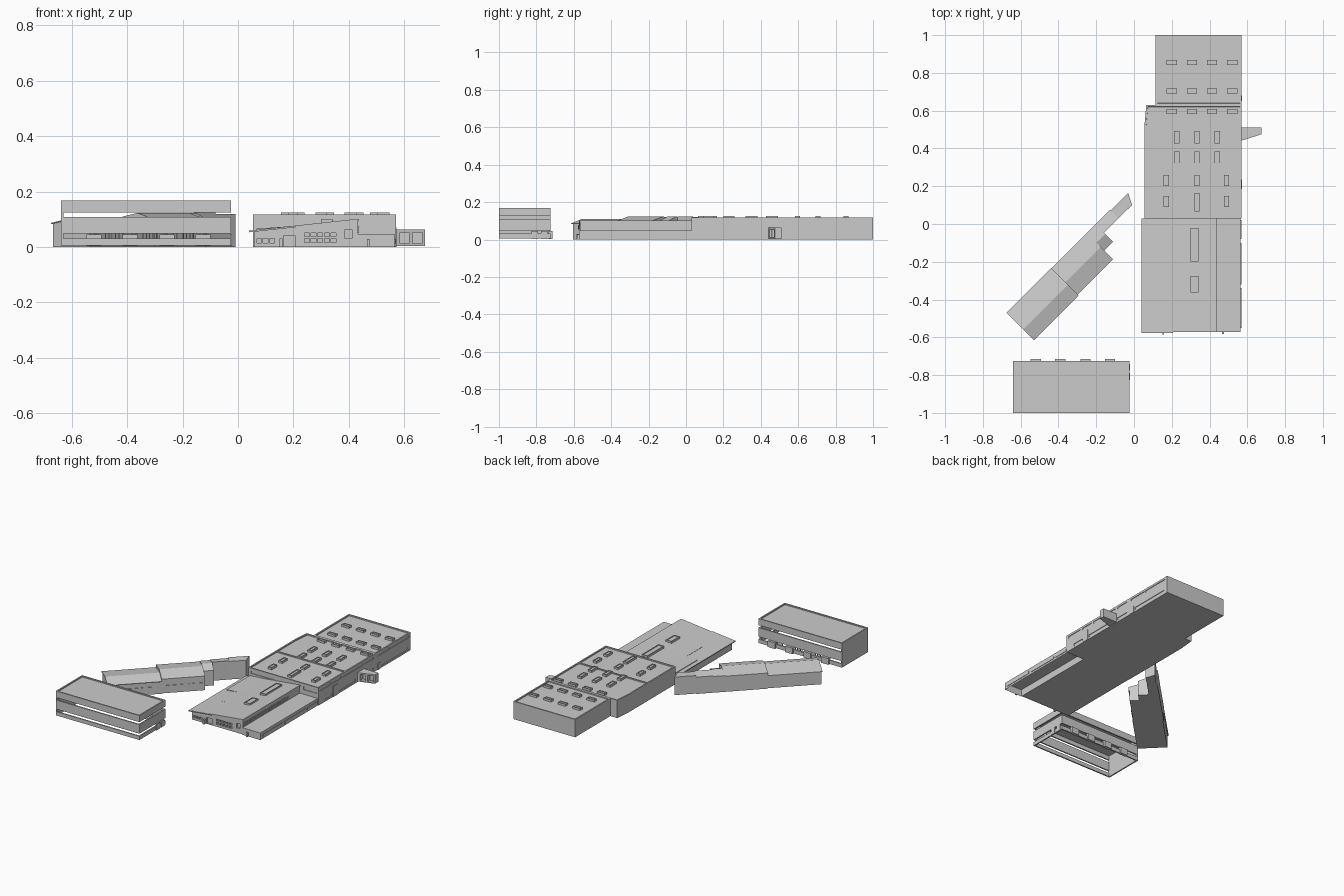
import bpy, bmesh, math
from mathutils import Vector

if "Cube" in bpy.data.objects:
    bpy.data.objects.remove(bpy.data.objects["Cube"])

R = math.sqrt(0.5)


def finish(name, bm):
    bmesh.ops.recalc_face_normals(bm, faces=bm.faces)
    me = bpy.data.meshes.new(name)
    bm.to_mesh(me)
    bm.free()
    ob = bpy.data.objects.new(name, me)
    bpy.context.collection.objects.link(ob)
    return ob


def prism(name, a, b, parapet=0, open_bottom=False):
    """Skin between two matching point loops a (first) and b (last)."""
    bm = bmesh.new()
    va, vb = [bm.verts.new(p) for p in a], [bm.verts.new(p) for p in b]
    n = len(va)
    if not open_bottom:
        bm.faces.new(va)
    top = bm.faces.new(vb)
    for i in range(n):
        j = (i + 1) % n
        bm.faces.new((va[i], va[j], vb[j], vb[i]))
    bmesh.ops.recalc_face_normals(bm, faces=bm.faces)
    if parapet:
        for depth in (0, -parapet):
            bmesh.ops.inset_region(bm, faces=[top], thickness=0.009 if depth == 0 else 0.0005,
                                   depth=depth, use_even_offset=True)
    return finish(name, bm)


def plan(name, pts, z0, z1, **kw):
    return prism(name, [(x, y, z0) for x, y in pts], [(x, y, z1) for x, y in pts], **kw)


def boxes(name, items, turn=False):
    """One mesh of many boxes (x0, x1, y0, y1, z0, z1)."""
    bm = bmesh.new()
    for x0, x1, y0, y1, z0, z1 in items:
        r = bmesh.ops.create_cube(bm, size=1)
        for v in r["verts"]:
            v.co = Vector(((x0 + x1) / 2 + v.co.x * (x1 - x0),
                           (y0 + y1) / 2 + v.co.y * (y1 - y0),
                           (z0 + z1) / 2 + v.co.z * (z1 - z0)))
            if turn:
                v.co = Vector(wing(*v.co))
    return finish(name, bm)


def wing(u, v, z):
    """Local frame of the diagonal wing: u runs north-east, v south-east."""
    return ((u + v) * R, (u - v) * R, z)


def cut(obs, name, items):
    c = boxes(name, items)
    c.hide_render = True
    c.hide_set(True)
    for ob in obs:
        m = ob.modifiers.new("cut", 'BOOLEAN')
        m.operation, m.solver, m.object = 'DIFFERENCE', 'EXACT', c


# North blocks of the main building, with parapets and window bands
mid = plan("middle_block", [(.055, .03), (.57, .03), (.57, .63), (.065, .63), (.055, .52)],
           0, .118, parapet=.007)
north = plan("north_block", [(.115, .63), (.57, .63), (.57, 1), (.115, 1)], 0, .118, parapet=.007)
upper = [(.045, .165), (.18, .27), (.29, .5), (.52, .61), (.65, .78), (.79, .98)]
lower = [(.1, .18), (.245, .42), (.52, .61), (.69, .97)]
bands = [(.566, .58, a, b, .09, .104) for a, b in upper]
bands += [(.566, .58, a, b, .013, .029) for a, b in lower]
bands += [(.46, .56, .02, .034, .078, .098), (.075, .25, .02, .034, .083, .098)]
cut([mid, north], "window_band_cutter", bands)
boxes("roof_divider", [(.064, .562, .315, .323, .108, .118)])

# Rooftop skylights: raised frame with a sunken pane
def skylights(name, items):
    parts = []
    t = .005
    for x, y, w, d, z0, z1 in items:
        X, Y = w / 2, d / 2
        parts += [(x - X, x - X + t, y - Y, y + Y, z0, z1), (x + X - t, x + X, y - Y, y + Y, z0, z1),
                  (x - X + t, x + X - t, y - Y, y - Y + t, z0, z1),
                  (x - X + t, x + X - t, y + Y - t, y + Y, z0, z1),
                  (x - X + t, x + X - t, y - Y + t, y + Y - t, z0, z1 - .004)]
    boxes(name, parts)

sky = [(x, y, .055, .027, .108, .125) for y in (.855, .705, .595) for x in (.2, .307, .413, .52)]
sky += [(x, y, .028, .066, .108, .125) for y in (.46, .35) for x in (.227, .333, .44)]
sky += [(x, y, .028, .058, .108, .125) for y in (.23, .12) for x in (.17, .49)]
sky += [(.333, .23, .028, .058, .108, .125), (.333, .115, .028, .1, .108, .125)]
skylights("north_skylights", sky)
skylights("south_skylights", [(.32, -.11, .042, .175, .08, .101), (.32, -.318, .042, .088, .08, .101)])

# South hall with a single-slope roof
def along_y(name, prof, y0, y1):
    return prism(name, [(x, y0, z) for x, z in prof], [(x, y1, z) for x, z in prof])

hall = along_y("south_hall", [(.057, 0), (.433, 0), (.433, .098), (.057, .057)], -.567, .03)
along_y("south_roof", [(.04, .053), (.437, .096), (.437, .102), (.04, .059)], -.572, .03)
along_y("south_roof_edge", [(.04, .053), (.207, .071), (.207, .077), (.04, .059)], -.578, -.571)
rz = lambda x: .059 + (x - .04) * .1083
lay = [(.065, .03), (.065, -.215), (.14, -.215), (.14, -.375), (.18, -.375), (.18, .03)]
rise = lambda x: .004 * (1 - (x - .065) / .115)
prism("upper_roof_sheet", [(x, y, rz(x) - .002) for x, y in lay],
      [(x, y, rz(x) + rise(x)) for x, y in lay])
holes = [(x, x + .017, -.58, -.555, .015, .031) for x in (.068, .091, .114)]
holes += [(x, x + .018, -.58, -.555, z, z + .014) for z in (.016, .037) for x in (.24, .264, .288, .312, .336)]
holes += [(.385, .413, -.58, -.555, .032, .062), (.165, .205, -.58, -.555, .002, .042)]
cut([hall], "south_window_cutter", holes)

# Low east aisle and its clerestory windows
plan("east_aisle", [(.433, -.572), (.565, -.572), (.565, .03), (.433, .03)], 0, .047, open_bottom=True)
boxes("clerestory_windows", [(.43, .437, -.56 + i * .02, -.548 + i * .02, .051, .075) for i in range(24)])
boxes("aisle_sills", [(.56, .568, a, b, .013, .029) for a, b in ((-.55, -.34), (-.32, -.1), (-.08, .02))])
boxes("entrance_posts", [(.15, .16, -.586, -.566, 0, .03), (.465, .477, -.582, -.57, 0, .028)])
boxes("east_doors", [(.565, .573, .185, .235, 0, .07), (.565, .573, .65, .68, 0, .042)])

# East porch
porch = plan("east_porch", [(.565, .44), (.675, .475), (.675, .51), (.565, .51)], .004, .063)
cut([porch], "porch_opening_cutter", [(.585, .617, .42, .475, .012, .053), (.63, .665, .42, .485, .012, .053)])

# Diagonal wing: gabled sections stepping along its length
def section(name, u0, u1, prof):
    return prism(name, [wing(u0, v, z) for v, z in prof], [wing(u1, v, z) for v, z in prof])

section("wing_hall", -.806, -.476, [(-.138, 0), (.05, 0), (.05, .085), (-.02, .105), (-.138, .085)])
section("wing_hall_roof", -.81, -.476,
        [(-.145, .083), (-.02, .105), (.06, .082), (.06, .086), (-.02, .109), (-.145, .087)])
section("wing_middle", -.476, -.21, [(-.144, 0), (.045, 0), (.045, .072), (.053, .072), (.053, .098),
                                     (-.038, .123), (-.144, .104)])
section("wing_step", -.21, -.145, [(-.144, 0), (-.013, 0), (-.013, .1), (-.07, .123), (-.144, .108)])
section("wing_neck", -.145, -.037, [(-.144, 0), (-.079, 0), (-.079, .124), (-.144, .112)])
plan("wing_end", [wing(u, v, 0)[:2] for u, v in ((-.037, -.138), (.094, -.138), (.064, -.078), (-.037, -.08))],
     0, .12)
boxes("wing_windows", [(u, u + .035, .04, .049, .028, .052) for u in (-.46, -.41, -.36, -.31, -.26)] +
      [(u, u + .05, .045, .054, .028, .05) for u in (-.78, -.71, -.64, -.57)], turn=True)

# Detached block: open-bottomed banded walls with see-through window strips
X0, X1, Y0, Y1, T = -.64, -.025, -1, -.725, .009
rows = [(.006, .031), (.048, .108), (.125, .168)]
boxes("annex_wall_bands", [b for z0, z1 in rows for b in (
    (X0 + T, X1, Y0, Y0 + T, z0, z1), (X0 + T, X1, Y1 - T, Y1, z0, z1),
    (X1 - T, X1, Y0 + T, Y1 - T, z0, z1))])
boxes("annex_west_wall", [(X0, X0 + T, Y0, Y1, .006, .168)])
boxes("annex_roof", [(X0 + T, X1 - T, Y0 + T, Y1 - T, .153, .161)])
boxes("annex_doors", [(x - .027, x + .027, Y1 - .01, -.714, .004, .045) for x in (-.52, -.39, -.257, -.127)] +
      [(X1 - .004, X1 + .004, y, y + .035, .004, .045) for y in (-.825, -.775)])
boxes("annex_mullions", [(x + i * .012, x + .004 + i * .012, Y1 - .008, Y1 - .003, .03, .049)
                         for x in (-.48, -.345, -.2) for i in range(5)])
